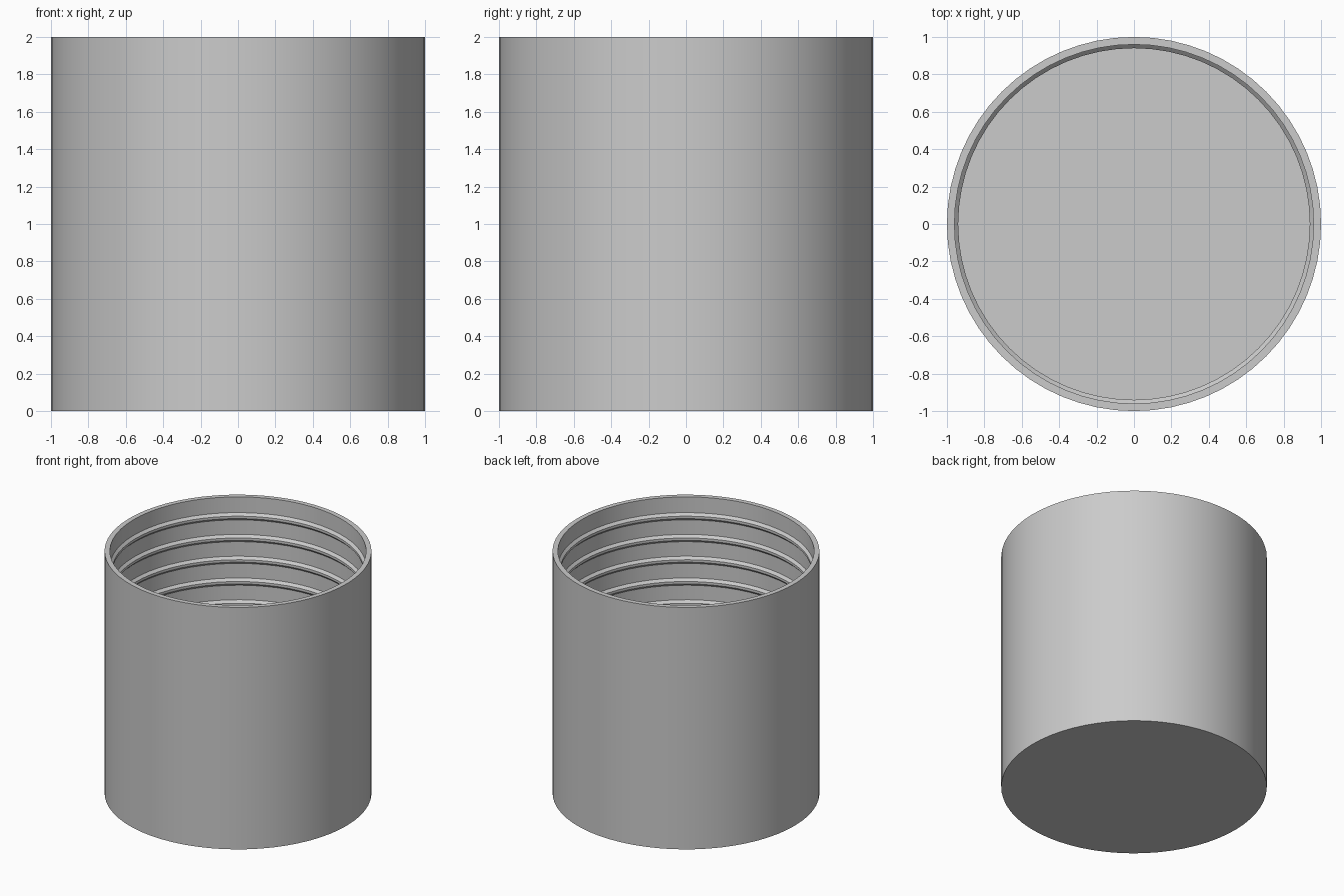
import bpy
import bmesh
from math import radians
from mathutils import Matrix, Vector

if "Cube" in bpy.data.objects:
    bpy.data.objects.remove(bpy.data.objects["Cube"], do_unlink=True)

SEGMENTS = 64
OUTER, INNER, TIP = 1.0, 0.96, 0.94
FLOOR, TOP = 0.06, 2.0
FIRST_RIDGE, PITCH = 1.85, 0.18

grey = bpy.data.materials.new("plain grey")
grey.use_nodes = True
colour = (0.6, 0.6, 0.6, 1)
grey.diffuse_color = colour
grey.node_tree.nodes["Principled BSDF"].inputs["Base Color"].default_value = colour

# Half section: outside wall, rim, ridged inside wall, floor
profile = [(0, 0), (OUTER, 0), (OUTER, TOP), (INNER, TOP)]
z = FIRST_RIDGE
while z > FLOOR + PITCH:
    profile += [(INNER, z + 0.02), (TIP, z), (TIP, z - 0.02), (INNER, z - 0.04)]
    z -= PITCH
profile += [(INNER, FLOOR), (0, FLOOR)]

# Turn the section around the vertical axis
bm = bmesh.new()
verts = [bm.verts.new((r, 0, h)) for r, h in profile]
edges = [bm.edges.new(pair) for pair in zip(verts, verts[1:])]
bmesh.ops.spin(bm, geom=verts + edges, cent=(0, 0, 0), axis=(0, 0, 1),
               angle=radians(360), steps=SEGMENTS, use_duplicate=False)
bmesh.ops.remove_doubles(bm, verts=bm.verts, dist=0.0005)
bmesh.ops.recalc_face_normals(bm, faces=bm.faces)

mesh = bpy.data.meshes.new("threaded_cup")
bm.to_mesh(mesh)
bm.free()
mesh.materials.append(grey)
cup = bpy.data.objects.new("threaded_cup", mesh)
bpy.context.collection.objects.link(cup)

# Smooth walls with crisp rims and ridges
bpy.context.view_layer.objects.active = cup
cup.select_set(True)
bpy.ops.object.shade_smooth_by_angle(angle=radians(30))
